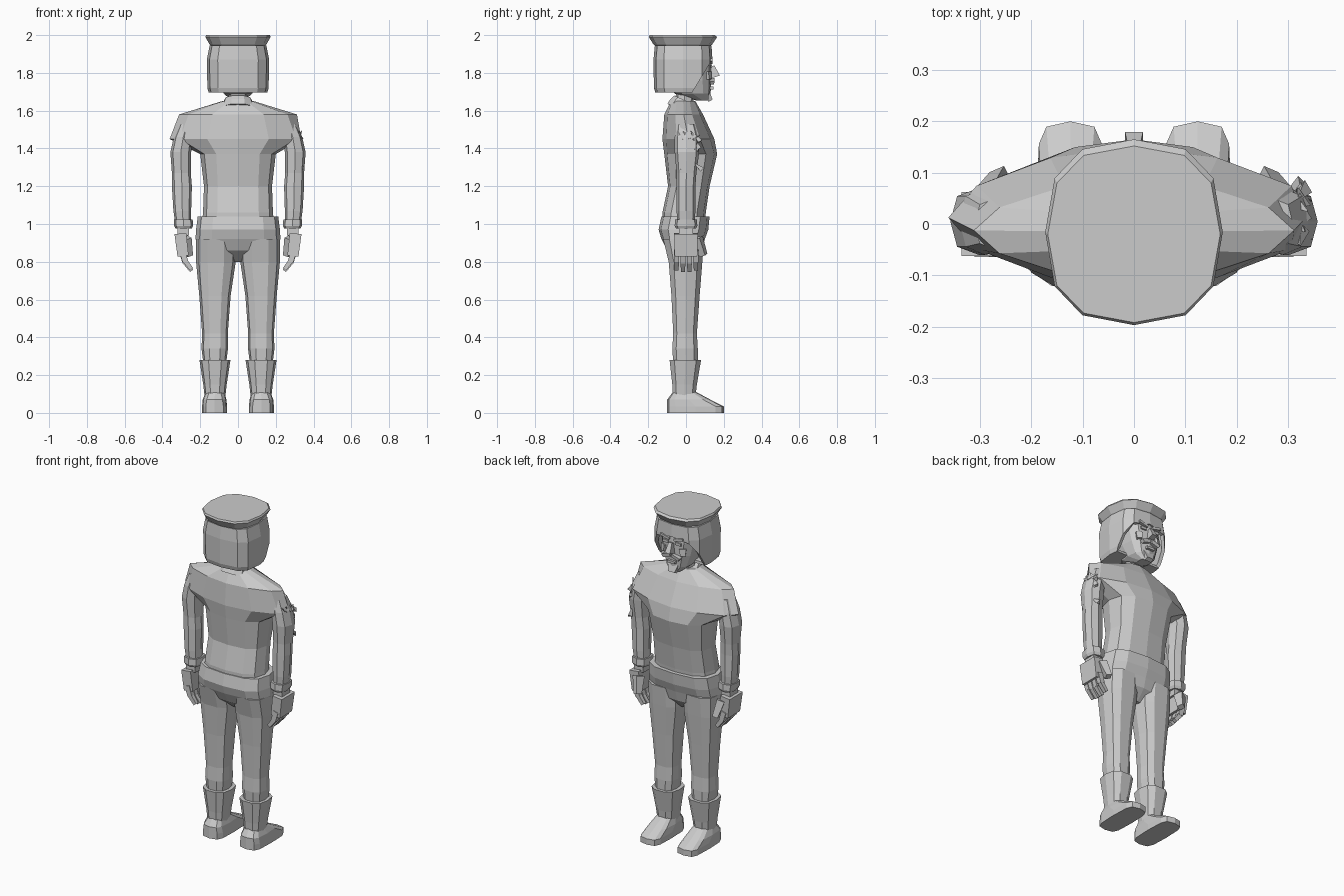
import bpy, bmesh, math, random
from mathutils import Vector, Matrix

if "Cube" in bpy.data.objects:
    bpy.data.objects.remove(bpy.data.objects["Cube"])

grey = bpy.data.materials.new("light_grey")
grey.use_nodes = True
COLOUR = (0.6, 0.6, 0.6, 1)
grey.diffuse_color = COLOUR
grey.node_tree.nodes["Principled BSDF"].inputs["Base Color"].default_value = COLOUR


def finish(name, bm):
    """Turn a bmesh into a flat shaded object."""
    bmesh.ops.recalc_face_normals(bm, faces=bm.faces)
    mesh = bpy.data.meshes.new(name)
    bm.to_mesh(mesh)
    bm.free()
    mesh.materials.append(grey)
    obj = bpy.data.objects.new(name, mesh)
    bpy.context.collection.objects.link(obj)
    return obj


def spow(v, p):
    return math.copysign(abs(v) ** p, v) if abs(v) > 1e-6 else 0


def loft_bm(rings, sides=12, p=0.8, cap=True):
    """Rings are (z, centre x, half width, back y, front y, optional power)."""
    bm = bmesh.new()
    loops = []
    for z, cx, w, y0, y1, *power in rings:
        q = power[0] if power else p
        loop = []
        for i in range(sides):
            a = math.tau * i / sides
            x = cx + w * spow(math.cos(a), q)
            y = (y0 + y1) / 2 + (y1 - y0) / 2 * spow(math.sin(a), q)
            loop.append(bm.verts.new((x, y, z)))
        loops.append(loop)
    for a, b in zip(loops, loops[1:]):
        for i in range(sides):
            j = (i + 1) % sides
            bm.faces.new((a[i], a[j], b[j], b[i]))
    if cap:
        bm.faces.new(loops[0])
        bm.faces.new(loops[-1])
    return bm


def loft(name, rings, **kw):
    return finish(name, loft_bm(rings, **kw))


def box(name, centre, size, turn=(0, 0, 0), taper=1):
    """Box whose lower end can be tapered."""
    bm = bmesh.new()
    bmesh.ops.create_cube(bm, size=1)
    for v in bm.verts:
        if v.co.z < 0:
            v.co.x *= taper
            v.co.y *= taper
        v.co = Vector(v.co[i] * size[i] for i in range(3))
    obj = finish(name, bm)
    obj.location = centre
    obj.rotation_euler = turn
    return obj


# Jacket body with wide shoulders, the torn left shoulder pushed in
bm = loft_bm([
    (1.01, 0, .19, -.125, .10, .75),
    (1.06, 0, .185, -.125, .105, .75),
    (1.20, 0, .18, -.095, .125, .75),
    (1.37, 0, .20, -.115, .165, .8),
    (1.45, 0, .362, -.125, .15, 1.15),
    (1.58, 0, .312, -.115, .09, 1.2),
    (1.65, 0, .085, -.08, .05, .9)])
for v in bm.verts:
    v.co.x = min(v.co.x, .335)
finish("jacket", bm)

# Trousers seat
loft("trousers_seat", [
    (.80, 0, .05, -.03, .03),
    (.86, 0, .19, -.10, .085),
    (.92, 0, .225, -.13, .10),
    (.97, 0, .222, -.145, .118),
    (1.04, 0, .213, -.13, .125)], p=.7)

# Neck and tilted collar
loft("neck", [(1.6, 0, .05, -.06, .04), (1.74, 0, .05, -.05, .04)], sides=8)
collar = loft("collar", [(-.03, 0, .09, -.085, .085), (.0, 0, .085, -.08, .08),
                         (.025, 0, .075, -.07, .07)], sides=10)
collar.location = (0, -.012, 1.63)
collar.rotation_euler.x = -.42

# Head with narrowing jaw
loft("head", [
    (1.655, 0, .035, .05, .125),
    (1.69, 0, .075, -.06, .13),
    (1.76, 0, .10, -.10, .135),
    (1.84, 0, .12, -.12, .135),
    (1.94, 0, .125, -.13, .125)], p=.75)

# Bobbed hair, cut open on a slant around the face
bm = loft_bm([
    (1.695, 0, .155, -.162, .13),
    (1.72, 0, .162, -.17, .14),
    (1.87, 0, .165, -.172, .14),
    (1.945, 0, .15, -.165, .135)], p=.62)
normal = Vector((0, .14, -.085))
bmesh.ops.bisect_plane(bm, geom=bm.verts[:] + bm.edges[:] + bm.faces[:],
                       plane_co=(0, .035, 1.70), plane_no=normal, clear_outer=True)
hair = finish("hair", bm)
thick = hair.modifiers.new("thickness", "SOLIDIFY")
thick.thickness = .02

# Flat topped cap with a flared crown
loft("cap", [
    (1.90, 0, .158, -.168, .13),
    (1.945, 0, .145, -.165, .13),
    (1.95, 0, .15, -.172, .138),
    (1.99, 0, .173, -.197, .165),
    (2.0, 0, .168, -.192, .152)], p=.78)

# Face details
box("nose", (0, .14, 1.805), (.022, .04, .06), (.3, 0, 0), 1.6)
box("lower_lip", (0, .135, 1.72), (.05, .02, .014))
box("chin_beard", (0, .118, 1.675), (.07, .04, .05), (.5, 0, 0), .6)
for side, label in ((1, "left"), (-1, "right")):
    box(label + "_eyebrow", (side * .045, .13, 1.862), (.06, .022, .014), (0, side * -.25, 0))
    box(label + "_eye", (side * .043, .134, 1.835), (.036, .009, .016))
    box(label + "_cheek", (side * .062, .118, 1.785), (.04, .03, .04), (.2, 0, side * -.5), .7)
    box(label + "_moustache", (side * .03, .138, 1.755), (.06, .026, .02), (0, side * .3, 0), .8)

# Limbs, one set for each side
for side, label in ((1, "left"), (-1, "right")):
    s = side

    # Leg and boot
    loft(label + "_leg", [
        (.26, s * .123, .06, -.07, .065),
        (.34, s * .123, .07, -.075, .065),
        (.42, s * .122, .068, -.07, .06),
        (.62, s * .122, .083, -.08, .075),
        (.80, s * .117, .105, -.095, .09),
        (.92, s * .117, .105, -.125, .10)], sides=10, p=.75)
    loft(label + "_boot_shaft", [
        (.06, s * .122, .052, -.07, .05),
        (.15, s * .122, .062, -.075, .06),
        (.28, s * .122, .082, -.09, .083)], sides=10, p=.75)
    loft(label + "_foot", [
        (0, s * .124, .066, -.10, .20, .5),
        (.035, s * .124, .066, -.10, .20, .5),
        (.07, s * .124, .063, -.10, .13, .6),
        (.11, s * .122, .05, -.07, .055, .7)], p=.6)

    # Sleeve and cuff
    loft(label + "_sleeve", [
        (1.00, s * .29, .042, -.045, .045),
        (1.07, s * .295, .047, -.05, .05),
        (1.20, s * .297, .053, -.05, .05),
        (1.27, s * .30, .05, -.05, .055),
        (1.38, s * .303, .055, -.06, .07),
        (1.46, s * .29, .05, -.06, .07),
        (1.53, s * .27, .04, -.05, .05)], sides=8)
    loft(label + "_cuff", [
        (.975, s * .288, .042, -.052, .052),
        (.99, s * .288, .05, -.06, .06),
        (1.025, s * .29, .05, -.058, .058)], sides=8, p=.7)

    # Hand with four fingers and a thumb
    box(label + "_wrist", (s * .29, 0, .97), (.06, .075, .06))
    box(label + "_palm", (s * .298, 0, .89), (.062, .125, .12), (0, s * .12, 0), .95)
    for i in range(4):
        y = -.05 + i * .034
        drop = .008 * abs(i - 1.5)
        box(label + "_finger_base_" + str(i + 1), (s * .288, y, .82 + drop),
            (.03, .028, .06), (0, s * .3, 0))
        box(label + "_finger_tip_" + str(i + 1), (s * .264, y, .772 + drop),
            (.026, .026, .06), (0, s * .65, 0), .8)
    box(label + "_thumb", (s * .268, .075, .88), (.045, .05, .10), (.25, s * .3, s * -.4), .7)

# Torn cloth on the left upper arm
random.seed(4)
bm = bmesh.new()
for i in range(34):
    centre = Vector((.325, random.uniform(-.03, .065), random.uniform(1.29, 1.49)))
    length = random.uniform(.025, .06)
    turn = Matrix.Rotation(random.uniform(-.9, .9), 4, "X") @ \
        Matrix.Rotation(random.uniform(-.5, .5), 4, "Y")
    bmesh.ops.create_cone(bm, segments=3, radius1=.017, radius2=.002, depth=length,
                          cap_ends=True, matrix=Matrix.Translation(centre) @ turn)
finish("torn_cloth", bm)
